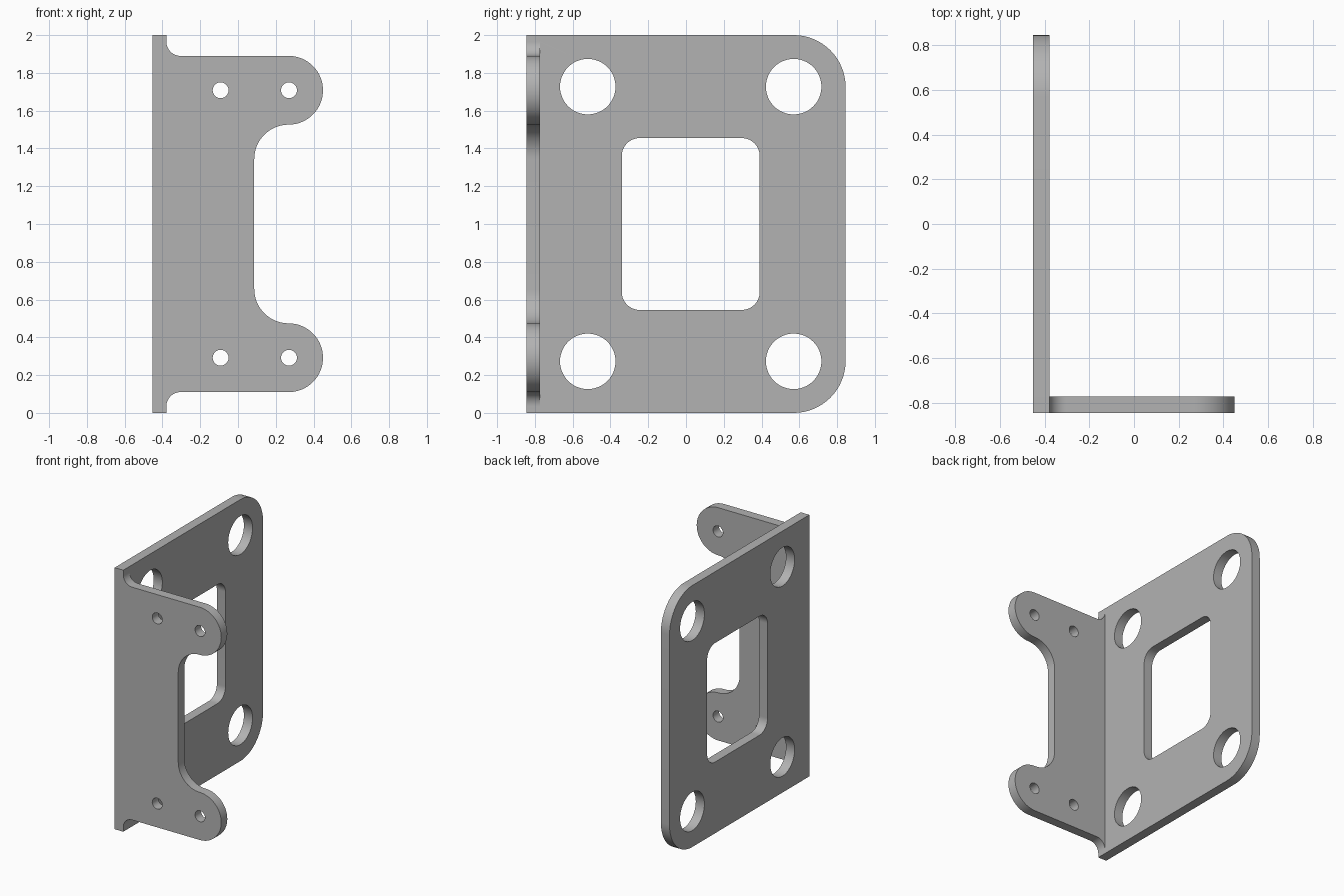
import bpy, bmesh
from math import cos, sin, pi, radians
from mathutils import Matrix

default = bpy.data.objects.get("Cube")
if default:
    bpy.data.objects.remove(default)

T = 0.073                      # sheet thickness
X0, Y0, H = -0.452, -0.845, 2.0
XI = X0 + T                    # inner face of the plate

grey = bpy.data.materials.new("metal_grey")
grey.use_nodes = True
COLOR = (0.45, 0.45, 0.45, 1)
grey.diffuse_color = COLOR
grey.node_tree.nodes["Principled BSDF"].inputs["Base Color"].default_value = COLOR


def arc(cx, cy, r, a0, a1, n=16):
    """Points on an arc, angles in degrees."""
    angles = [radians(a0 + (a1 - a0) * i / n) for i in range(n + 1)]
    return [(cx + r * cos(a), cy + r * sin(a)) for a in angles]


def circle(cx, cy, r, n=48):
    return arc(cx, cy, r, 0, 360, n)[:-1]


def rounded_rect(a0, a1, b0, b1, r):
    return (arc(a1 - r, b1 - r, r, 0, 90) + arc(a0 + r, b1 - r, r, 90, 180)
            + arc(a0 + r, b0 + r, r, 180, 270) + arc(a1 - r, b0 + r, r, 270, 360))


def sheet(name, loops, matrix):
    """Fill an outline with holes and extrude it by the sheet thickness."""
    bm = bmesh.new()
    for loop in loops:
        vs = [bm.verts.new((a, b, 0)) for a, b in loop]
        for i, v in enumerate(vs):
            bm.edges.new((vs[i - 1], v))
    bmesh.ops.triangle_fill(bm, use_beauty=True, use_dissolve=False, edges=bm.edges[:])
    ext = bmesh.ops.extrude_face_region(bm, geom=bm.faces[:], use_keep_orig=True)
    top = [g for g in ext["geom"] if isinstance(g, bmesh.types.BMVert)]
    bmesh.ops.translate(bm, verts=top, vec=(0, 0, T))
    bm.transform(matrix)
    bmesh.ops.recalc_face_normals(bm, faces=bm.faces[:])
    mesh = bpy.data.meshes.new(name)
    bm.to_mesh(mesh)
    bm.free()
    mesh.materials.append(grey)
    obj = bpy.data.objects.new(name, mesh)
    bpy.context.collection.objects.link(obj)
    return obj


# Mounting plate, profile in (y, z)
R = 0.275
plate_outline = ([(Y0, 0)] + arc(-Y0 - R, R, R, -90, 0)
                 + arc(-Y0 - R, H - R, R, 0, 90) + [(Y0, H)])
plate_holes = [circle(y, z, 0.147) for y in (-0.52, 0.57) for z in (0.273, H - 0.273)]
window = rounded_rect(-0.34, 0.39, 0.545, H - 0.545, 0.095)
to_yz = Matrix(((0, 0, 1, X0), (1, 0, 0, 0), (0, 1, 0, 0), (0, 0, 0, 1)))
bracket = sheet("bracket", [plate_outline, window] + plate_holes, to_yz)

# Flange with two rounded ears, profile in (x, z); lower half is mirrored up
r, ear_x, ear_z, f = 0.182, 0.268, 0.292, 0.075
low = ([(XI - T / 2, ear_z - r - f)]
       + arc(XI + f, ear_z - r - f, f, 180, 90)
       + arc(ear_x, ear_z, r, -90, 90, 32)
       + arc(ear_x, ear_z + 2 * r, r, -90, -180)[1:])
flange_outline = low + [(x, H - z) for x, z in reversed(low)]
flange_holes = [circle(x, z, 0.042, 32) for x in (-0.092, 0.27) for z in (ear_z, H - ear_z)]
to_xz = Matrix(((1, 0, 0, 0), (0, 0, 1, Y0), (0, 1, 0, 0), (0, 0, 0, 1)))
flange = sheet("flange", [flange_outline] + flange_holes, to_xz)

# Weld the flange to the plate
union = bracket.modifiers.new("weld", "BOOLEAN")
union.operation = "UNION"
union.solver = "EXACT"
union.object = flange
bpy.ops.object.select_all(action="DESELECT")
bpy.context.view_layer.objects.active = bracket
bracket.select_set(True)
bpy.ops.object.modifier_apply(modifier=union.name)
bpy.data.objects.remove(flange)
bpy.ops.object.shade_smooth_by_angle(angle=radians(30))
